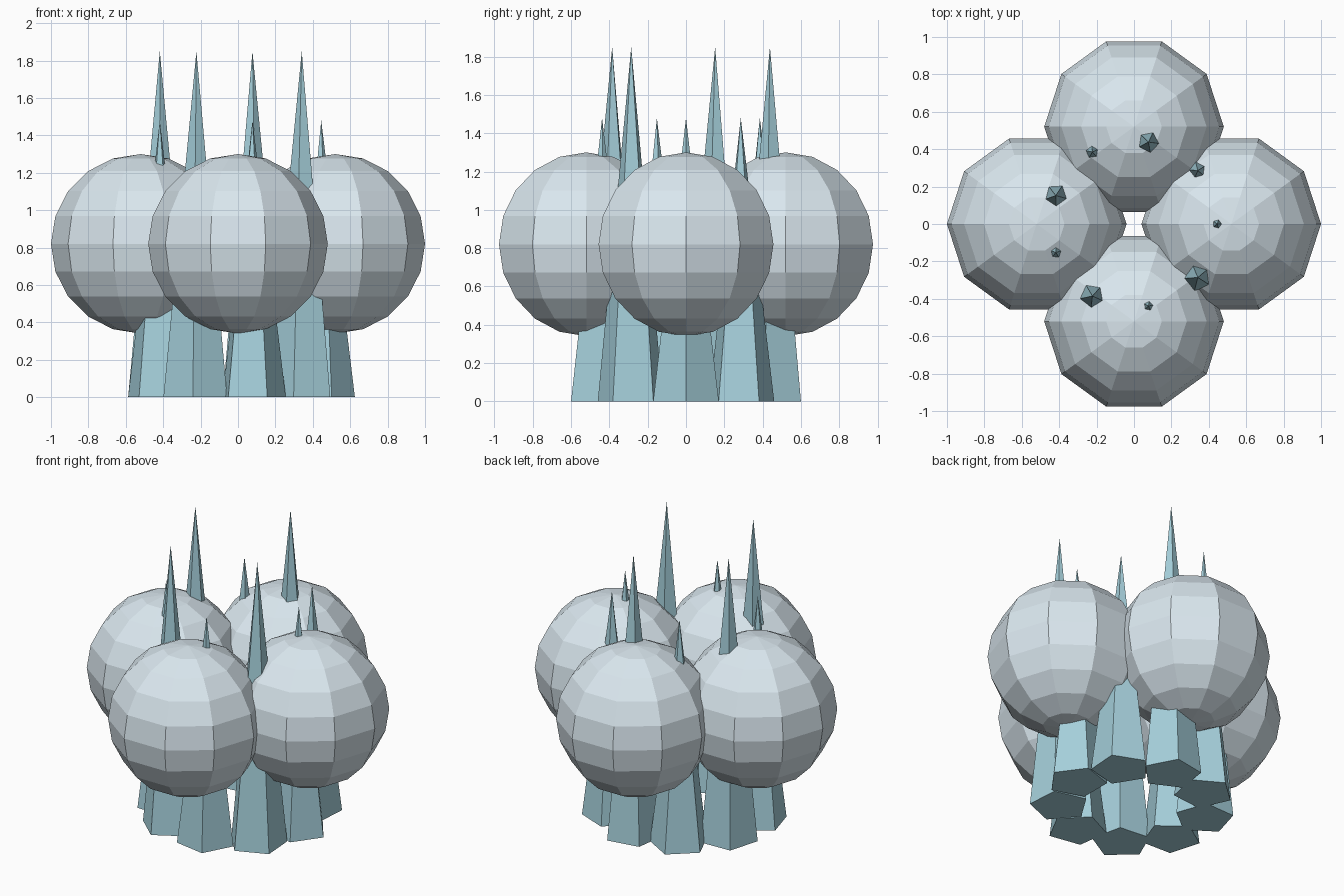
import bpy, bmesh
from math import sin, cos, pi, radians

if "Cube" in bpy.data.objects:
    bpy.data.objects.remove(bpy.data.objects["Cube"])


def material(name, color):
    m = bpy.data.materials.new(name)
    m.diffuse_color = (*color, 1)
    m.use_nodes = True
    m.node_tree.nodes["Principled BSDF"].inputs["Base Color"].default_value = m.diffuse_color
    return m


def lathe(name, profile, sides, start, location, mat):
    """Flat-faced solid from (radius, z) points, bottom to top; radius 0 is a pole."""
    bm = bmesh.new()
    rings = []
    for r, z in profile:
        if r < 1e-6:
            rings.append([bm.verts.new((0, 0, z))] * sides)
        else:
            rings.append([bm.verts.new((r * cos(start + 2 * pi * k / sides),
                                        r * sin(start + 2 * pi * k / sides), z))
                          for k in range(sides)])
    for a, b in zip(rings, rings[1:]):
        for k in range(sides):
            j = (k + 1) % sides
            bm.faces.new(list(dict.fromkeys((a[k], a[j], b[j], b[k]))))
    if profile[0][0] > 1e-6:
        bm.faces.new(rings[0][::-1])
    bmesh.ops.recalc_face_normals(bm, faces=bm.faces)
    me = bpy.data.meshes.new(name)
    bm.to_mesh(me)
    bm.free()
    me.materials.append(mat)
    ob = bpy.data.objects.new(name, me)
    ob.location = location
    bpy.context.collection.objects.link(ob)
    return ob


pale = material("pale_grey_blue", (0.70, 0.80, 0.86))
ice = material("ice_blue", (0.38, 0.63, 0.71))

# four low-poly globes, 10 segments by 10 rings
R = 0.48
globe = [(R * cos(radians(a)), R * sin(radians(a))) for a in range(-90, 91, 18)]
for side, x, y in (("right", 1, 0), ("back", 0, 1), ("left", -1, 0), ("front", 0, -1)):
    lathe("globe_" + side, globe, 10, 0, (0.52 * x, 0.52 * y, 0.82), pale)

# ring of nine five-sided spikes, alternating short and tall
for i in range(1, 10):
    a = radians(40 * i)
    height = 1.48 if i % 2 else 1.85
    lathe(f"spike_{i}", [(0.18, 0), (0, height)], 5, -a,
          (0.445 * cos(a), 0.445 * sin(a), 0), ice)
